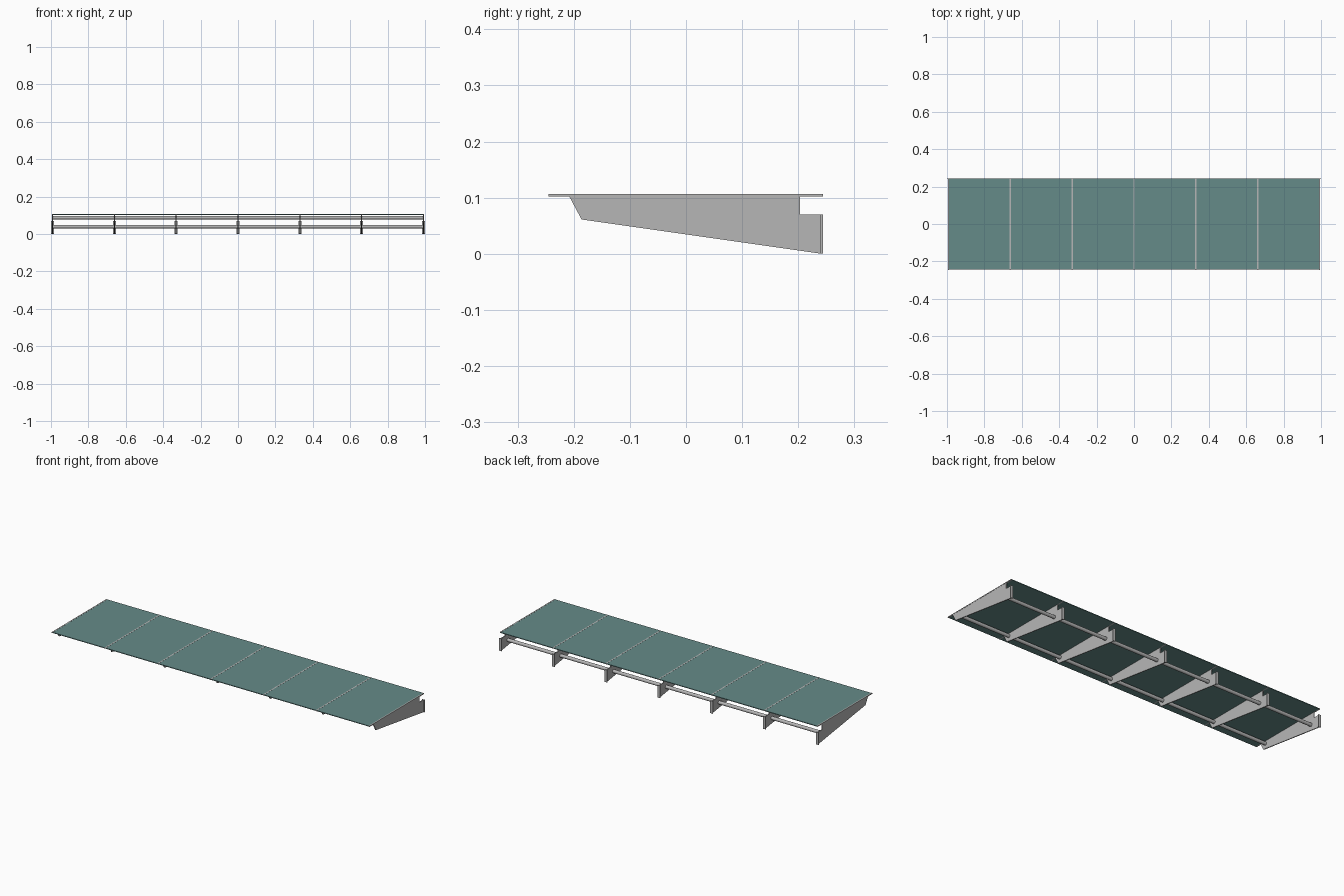
import bpy
import bmesh
import math

if "Cube" in bpy.data.objects:
    bpy.data.objects.remove(bpy.data.objects["Cube"], do_unlink=True)


def material(name, rgb, roughness):
    m = bpy.data.materials.new(name)
    m.use_nodes = True
    m.diffuse_color = (*rgb, 1)
    bsdf = next(n for n in m.node_tree.nodes if n.type == 'BSDF_PRINCIPLED')
    bsdf.inputs["Base Color"].default_value = (*rgb, 1)
    bsdf.inputs["Roughness"].default_value = roughness
    return m


STEEL = material("light grey steel", (0.47, 0.47, 0.47), 0.5)
GLASS = material("teal glass", (0.13, 0.26, 0.25), 0.4)

BAYS = 6
END_X = 0.992                 # centre of the outer brackets
PITCH = 2 * END_X / BAYS
DEPTH = 0.244                 # half depth of the roof
GLASS_Z = 0.104
STRIP = 0.007                 # width of the joint strips


def prism(name, profile, x, width, mat):
    """Extrude a (y, z) profile along x, centred on x."""
    bm = bmesh.new()
    face = bm.faces.new([bm.verts.new((x - width / 2, y, z)) for y, z in profile])
    out = bmesh.ops.extrude_face_region(bm, geom=[face])
    moved = [v for v in out["geom"] if isinstance(v, bmesh.types.BMVert)]
    bmesh.ops.translate(bm, verts=moved, vec=(width, 0, 0))
    bmesh.ops.recalc_face_normals(bm, faces=bm.faces)
    mesh = bpy.data.meshes.new(name)
    bm.to_mesh(mesh)
    bm.free()
    mesh.materials.append(mat)
    obj = bpy.data.objects.new(name, mesh)
    bpy.context.collection.objects.link(obj)
    return obj


def box(name, x, width, y0, y1, z0, z1, mat):
    return prism(name, [(y0, z0), (y1, z0), (y1, z1), (y0, z1)], x, width, mat)


def rail(name, y, z, radius):
    bpy.ops.mesh.primitive_cylinder_add(
        vertices=20, radius=radius, depth=2 * END_X, location=(0, y, z),
        rotation=(0, math.pi / 2, 0))
    obj = bpy.context.object
    obj.name = name
    obj.data.materials.append(STEEL)
    bpy.ops.object.shade_smooth_by_angle(angle=math.radians(40))


# Tapered bracket webs, wall plates and joint strips
WEB = [(-0.208, 0.102), (-0.186, 0.061), (0.241, 0.0), (0.241, 0.07),
       (0.203, 0.07), (0.203, 0.102)]
for i in range(BAYS + 1):
    x = -END_X + i * PITCH
    prism(f"bracket_web_{i + 1}", WEB, x, 0.005, STEEL)
    box(f"wall_plate_{i + 1}", x, 0.016, 0.24, DEPTH, 0, 0.07, STEEL)
    box(f"joint_strip_{i + 1}", x, STRIP, -DEPTH - 0.001, DEPTH,
        0.102, 0.1065, STEEL)

# Glass roof panels between the strips
for i in range(BAYS):
    x = -END_X + (i + 0.5) * PITCH
    box(f"glass_panel_{i + 1}", x, PITCH - STRIP, -DEPTH, DEPTH,
        GLASS_Z - 0.002, GLASS_Z + 0.002, GLASS)

# Long round rails through the brackets
rail("front_rail", -0.17, 0.087, 0.0095)
rail("back_rail", 0.18, 0.039, 0.0095)
